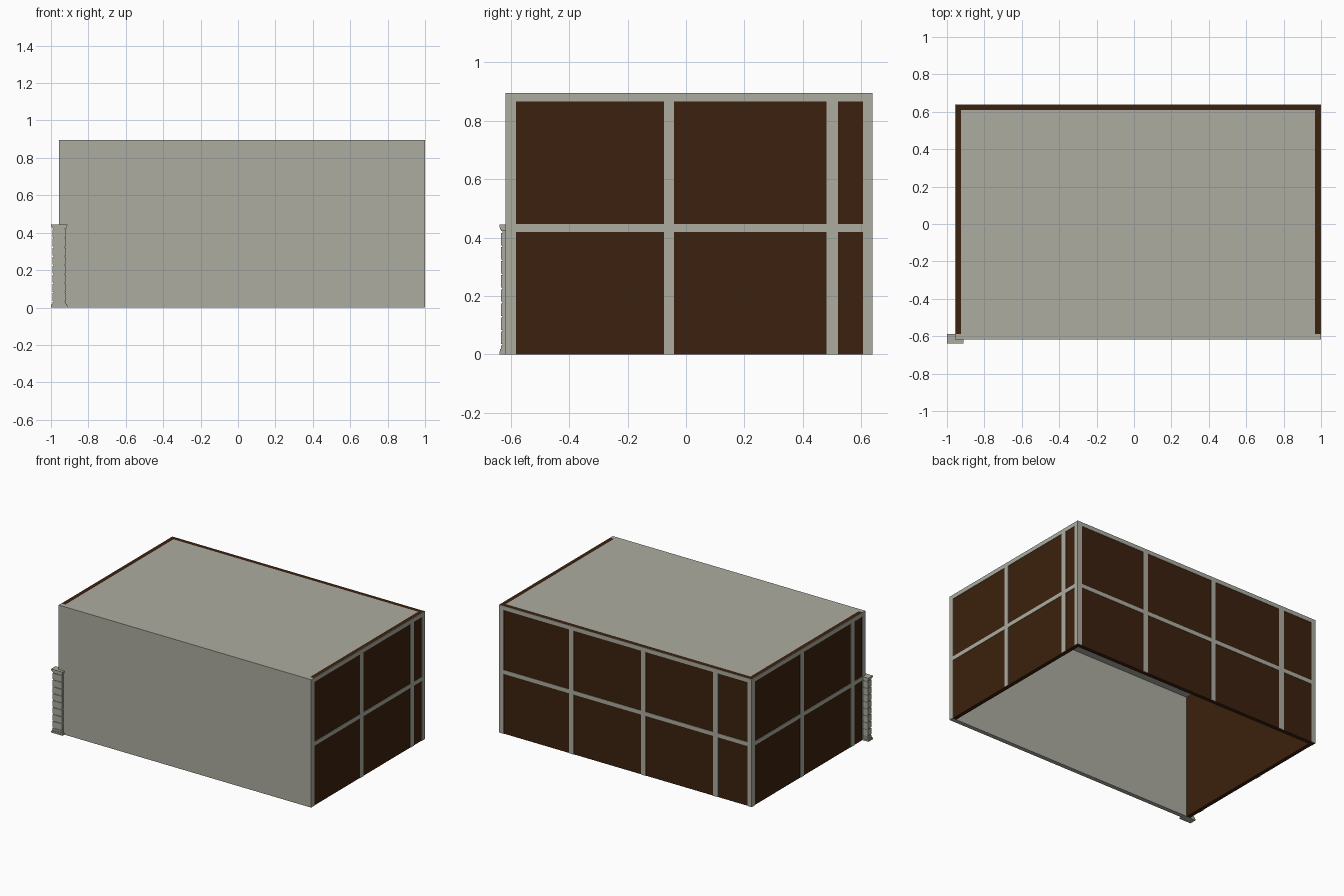
import bpy, bmesh, math
from mathutils import Matrix, Vector

if "Cube" in bpy.data.objects:
    bpy.data.objects.remove(bpy.data.objects["Cube"])


def material(name, rgb):
    m = bpy.data.materials.new(name)
    m.diffuse_color = (*rgb, 1)
    m.use_nodes = True
    m.node_tree.nodes["Principled BSDF"].inputs["Base Color"].default_value = m.diffuse_color
    return m


STONE = material("pale stone", (0.413, 0.413, 0.352))
WOOD = material("dark brown", (0.045, 0.0152, 0.0044))


def boxes(name, mat, bounds, matrix=Matrix()):
    """One object made of boxes given as (x0, x1, y0, y1, z0, z1)."""
    bm = bmesh.new()
    for x0, x1, y0, y1, z0, z1 in bounds:
        centre = Vector((x0 + x1, y0 + y1, z0 + z1)) / 2
        size = Matrix.Diagonal((x1 - x0, y1 - y0, z1 - z0, 1))
        bmesh.ops.create_cube(bm, size=1, matrix=Matrix.Translation(centre) @ size)
    bm.transform(matrix)
    me = bpy.data.meshes.new(name)
    bm.to_mesh(me)
    bm.free()
    me.materials.append(mat)
    ob = bpy.data.objects.new(name, me)
    bpy.context.collection.objects.link(ob)
    return ob


X0, X1, Y0, Y1, H = -0.956, 0.999, -0.617, 0.639, 0.895
T = 0.03        # wall thickness
P = 0.003       # how far the timber frame stands proud
BAY = 0.5585    # post spacing

# Front wall and roof panel (underside stays open)
boxes("front_wall", STONE, [(X0, X1, Y0, Y0 + T, 0, H)])
boxes("roof", STONE, [(X0 + T, X1 - T, Y0 + T, Y1 - T, H - T, H)])


def framed_wall(side, corner, angle, length, start, stop):
    """Wall running along local x from a corner, outside facing local -y."""
    m = Matrix.Translation((*corner, 0)) @ Matrix.Rotation(angle, 4, 'Z')
    boxes(side + "_wall", WOOD, [(start, stop, P, T, 0, H)], m)
    # end posts, evenly spaced posts, then rails fitted between them
    posts = [(0, 0.035)]
    n = int(length / BAY)
    for i in range(1, n + 1):
        half = 0.0195 if i == n else 0.0175
        posts.append((i * BAY - half, i * BAY + half))
    posts.append((length - 0.033, length))
    frame = [(a, b, 0, P, 0, H) for a, b in posts]
    for (_, a), (b, _) in zip(posts, posts[1:]):
        for z0, z1 in ((0.419, 0.447), (0.866, H)):
            frame.append((a, b, 0, P, z0, z1))
    boxes(side + "_frame", STONE, frame, m)


# Three framed walls, going round counter-clockwise
W, D = X1 - X0, Y1 - Y0
framed_wall("right", (X1, Y0), math.pi / 2, D, T, D - T)
framed_wall("back", (X1, Y1), math.pi, W, P, W - P)
framed_wall("left", (X0, Y1), -math.pi / 2, D, T, D - T)

# Corner pilaster: stacked blocks with recessed joints, stepped base and cap
PX0, PX1, PY0, PY1 = -1.0, -0.911, -0.639, -0.589


def slab(inset, z0, z1):
    return (PX0 + inset, PX1 - inset, PY0 + inset * 0.8, PY1 - inset * 0.5, z0, z1)


boxes("pilaster_core", STONE, [slab(0.013, 0, 0.44)])
boxes("pilaster_blocks", STONE,
      [slab(0.008, 0.036 + i * 0.0482, 0.036 + i * 0.0482 + 0.0425) for i in range(8)])
boxes("pilaster_base", STONE, [slab(0, 0, 0.01), slab(0.004, 0.01, 0.018), slab(0.008, 0.018, 0.03)])
boxes("pilaster_cap", STONE, [slab(0.007, 0.422, 0.428), slab(0.004, 0.428, 0.435), slab(0, 0.435, 0.445)])
